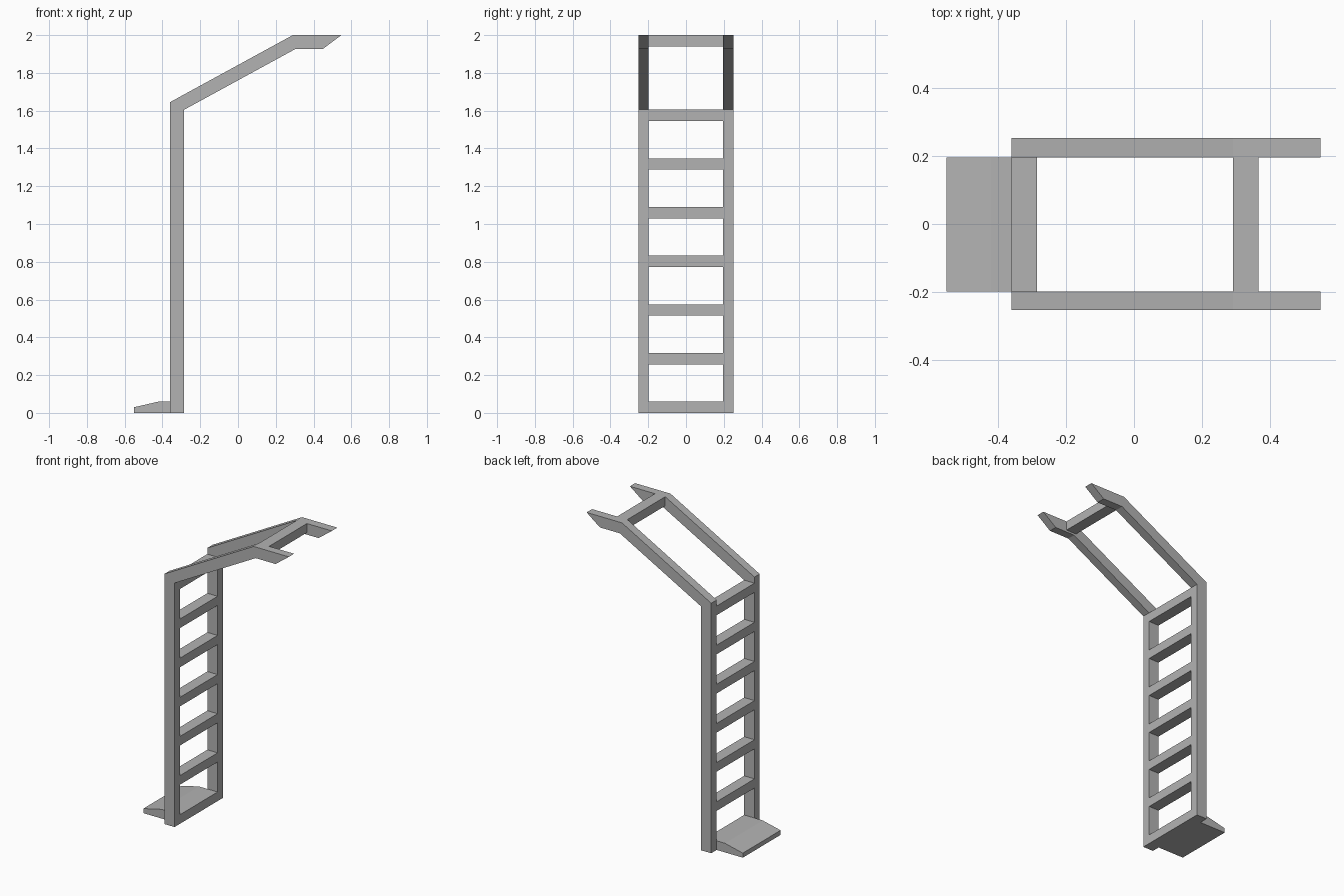
import bpy
import bmesh

if "Cube" in bpy.data.objects:
    bpy.data.objects.remove(bpy.data.objects["Cube"], do_unlink=True)

# Single painted-metal colour
GREY = (0.45, 0.45, 0.45, 1)
metal = bpy.data.materials.new("grey_metal")
metal.use_nodes = True
metal.diffuse_color = GREY
metal.node_tree.nodes["Principled BSDF"].inputs["Base Color"].default_value = GREY


def extrude_profile(name, profile, y0, y1):
    """Extrude an x-z outline along y between y0 and y1."""
    bm = bmesh.new()
    face = bm.faces.new([bm.verts.new((x, y0, z)) for x, z in profile])
    result = bmesh.ops.extrude_face_region(bm, geom=[face])
    moved = [g for g in result["geom"] if isinstance(g, bmesh.types.BMVert)]
    bmesh.ops.translate(bm, verts=moved, vec=(0, y1 - y0, 0))
    bmesh.ops.recalc_face_normals(bm, faces=bm.faces)
    mesh = bpy.data.meshes.new(name)
    bm.to_mesh(mesh)
    bm.free()
    mesh.materials.append(metal)
    obj = bpy.data.objects.new(name, mesh)
    bpy.context.collection.objects.link(obj)
    return obj


def bar(name, x0, x1, z0, z1):
    return extrude_profile(name, [(x0, z0), (x1, z0), (x1, z1), (x0, z1)], INNER_R, INNER_L)


OUTER = 0.252
INNER_R, INNER_L = -0.198, 0.195
BACK, FRONT = -0.36, -0.285
THICK = 0.06

# Bent side rails: upright, sloping arm, hooked tip
rail = [(BACK, 0), (BACK, 1.645), (0.29, 2), (0.547, 2),
        (0.45, 1.927), (0.305, 1.927), (FRONT, 1.605), (FRONT, 0)]
extrude_profile("right_rail", rail, -OUTER, INNER_R)
extrude_profile("left_rail", rail, INNER_L, OUTER)

# Evenly spaced rungs
for i in range(7):
    z = i * 0.2575
    bar(f"rung_{i + 1}", BACK, FRONT, z, z + THICK)

# Crossbar at the top of the arms
bar("top_crossbar", 0.29, 0.365, 2 - THICK, 2)

# Tapered foot plate behind the lowest rung
foot = [(-0.55, 0), (-0.55, 0.03), (-0.42, THICK), (BACK, THICK), (BACK, 0)]
extrude_profile("foot_plate", foot, INNER_R, INNER_L)
